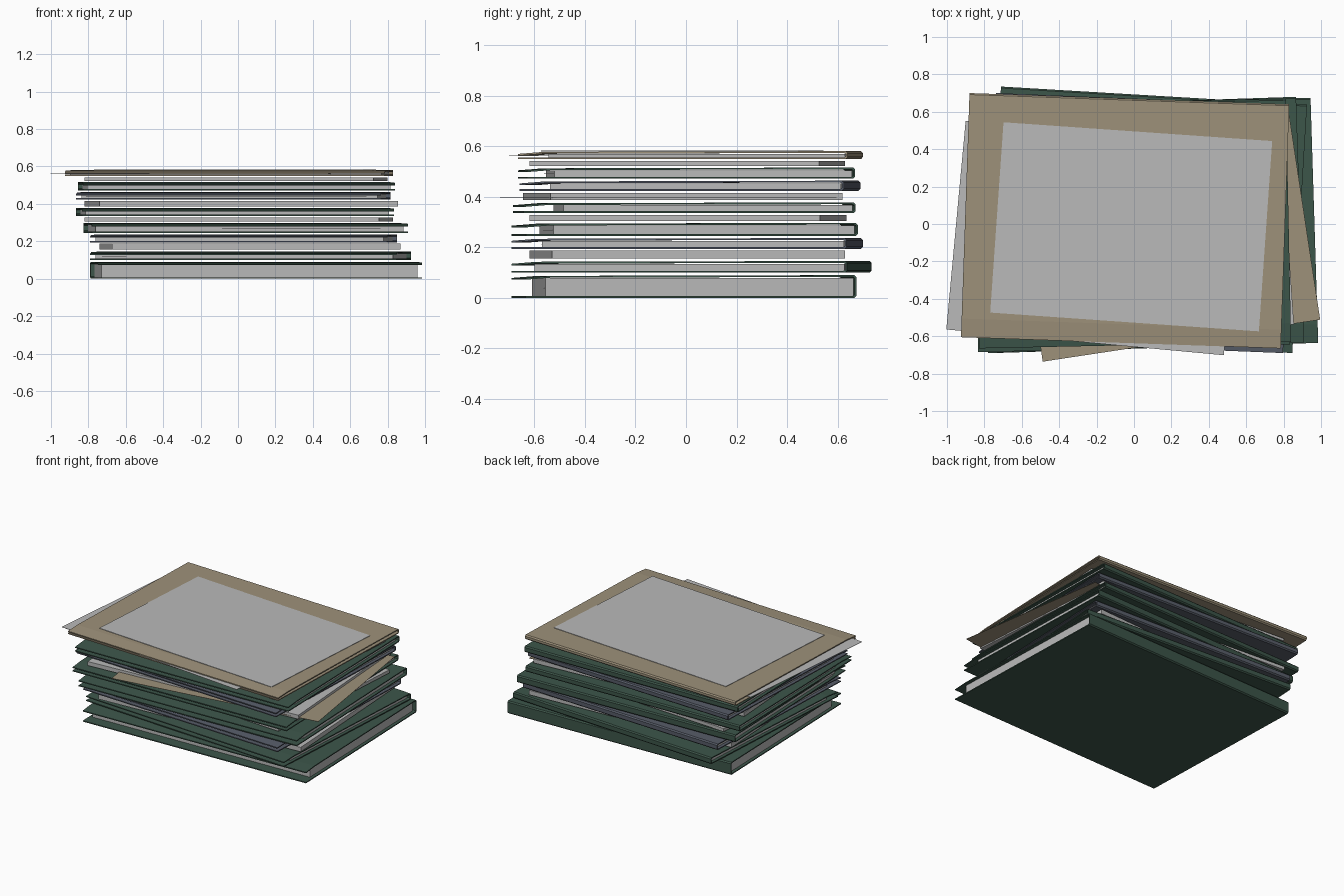
import bpy, bmesh, math
from mathutils import Matrix

if "Cube" in bpy.data.objects:
    bpy.data.objects.remove(bpy.data.objects["Cube"])


def material(name, rgb):
    m = bpy.data.materials.new(name)
    m.diffuse_color = (*rgb, 1)
    m.use_nodes = True
    m.node_tree.nodes["Principled BSDF"].inputs["Base Color"].default_value = m.diffuse_color
    return m


GREEN = material("dark_green_card", (0.046, 0.092, 0.068))
SLATE = material("slate_card", (0.095, 0.108, 0.140))
TAN = material("tan_card", (0.34, 0.285, 0.195))
PAPER = material("grey_paper", (0.49, 0.49, 0.49))


def extrude_profile(name, pts, width, mat, loc, deg):
    """Closed (y, z) profile swept along x, then turned about z."""
    bm = bmesh.new()
    ends = [[bm.verts.new((x, y, z)) for y, z in pts] for x in (-width / 2, width / 2)]
    n = len(pts)
    bm.faces.new(ends[0])
    bm.faces.new(ends[1][::-1])
    for i in range(n):
        j = (i + 1) % n
        bm.faces.new((ends[0][i], ends[1][i], ends[1][j], ends[0][j]))
    bmesh.ops.recalc_face_normals(bm, faces=bm.faces[:])
    me = bpy.data.meshes.new(name)
    bm.to_mesh(me)
    bm.free()
    me.materials.append(mat)
    ob = bpy.data.objects.new(name, me)
    ob.matrix_world = Matrix.Translation(loc) @ Matrix.Rotation(math.radians(deg), 4, 'Z')
    bpy.context.collection.objects.link(ob)
    return ob


def slab(name, w, y0, y1, h, mat, loc, deg):
    return extrude_profile(name, [(y0, 0), (y1, 0), (y1, h), (y0, h)], w, mat, loc, deg)


def footprint(x0, x1, y0, y1, deg):
    """Centre and side lengths of a turned rectangle from its extents."""
    c, s = math.cos(math.radians(deg)), abs(math.sin(math.radians(deg)))
    ex, ey, k = x1 - x0, y1 - y0, c * c - s * s
    return (x0 + x1) / 2, (y0 + y1) / 2, (ex * c - ey * s) / k, (ey * c - ex * s) / k


def folder(i, mat, x0, x1, y0, y1, z0, z1, deg, lip, sheet_deg):
    cx, cy, w, d = footprint(x0, x1, y0, y1, deg)
    f, b, h, t, e = -d / 2, d / 2, z1 - z0, 0.007, 0.008
    # cover: two boards joined by a chamfered spine, upper board dips at the front
    pts = [(f, 0), (b - e, 0), (b, e), (b, h - e), (b - e, h), (f + 0.10, h - 0.003),
           (f, h - 0.011), (f, h - 0.011 - t), (f + 0.10, h - 0.003 - t),
           (b - e - t, h - t), (b - t, h - e - t / 2), (b - t, e + t / 2),
           (b - e - t, t), (f, t)]
    extrude_profile(f"folder_cover_{i}", pts, w, mat, (cx, cy, z0), deg)
    # filed pages
    slab(f"folder_pages_{i}", w - 0.045, f + lip, b - 0.012, h - 2 * t - 0.004, PAPER,
         (cx, cy, z0 + t), deg)
    # one loose sheet slipping out of the folder
    slab(f"slipped_sheet_{i}", 1.5, -0.56, 0.5, 0.001, PAPER,
         (cx - 0.03, cy, z0 + h * 0.42), deg + sheet_deg)


# cover colour, x extents, y extents, z extents, turn, front lip, sheet turn
FOLDERS = [
    (GREEN, -0.790, 0.985, -0.69, 0.675, 0.000, 0.090, 1.8, 0.08, -1.5),
    (GREEN, -0.790, 0.925, -0.69, 0.735, 0.100, 0.146, -3.4, 0.09, 2.0),
    (SLATE, -0.790, 0.850, -0.69, 0.700, 0.194, 0.237, -2.3, 0.12, 1.0),
    (GREEN, -0.825, 0.910, -0.69, 0.680, 0.245, 0.297, 1.9, 0.11, -2.0),
    (GREEN, -0.865, 0.835, -0.685, 0.672, 0.336, 0.378, 1.4, 0.16, -3.0),
    (SLATE, -0.865, 0.815, -0.66, 0.690, 0.424, 0.464, -2.3, 0.12, 1.5),
    (GREEN, -0.855, 0.840, -0.665, 0.670, 0.472, 0.516, 1.2, 0.11, -1.5),
    (TAN, -0.925, 0.830, -0.665, 0.700, 0.549, 0.581, -2.0, 0.12, 0.5),
]
for n, args in enumerate(FOLDERS, 1):
    folder(n, *args)

# loose stacks of paper lying between the folders
STACKS = [
    (-0.74, 0.87, -0.62, 0.63, 0.155, 0.187, 3.3),
    (-0.82, 0.83, -0.62, 0.635, 0.305, 0.328, -3.8),
    (-0.82, 0.855, -0.645, 0.62, 0.387, 0.416, 3.9),
    (-0.82, 0.80, -0.62, 0.63, 0.523, 0.541, -3.8),
]
for n, (x0, x1, y0, y1, z0, z1, deg) in enumerate(STACKS, 1):
    cx, cy, w, d = footprint(x0, x1, y0, y1, deg)
    slab(f"paper_stack_{n}", w, -d / 2, d / 2, z1 - z0, PAPER, (cx, cy, z0), deg)

# stray single sheets
slab("tan_sheet", 1.50, -0.56, 0.56, 0.002, TAN, (0.17, -0.07, 0.396), 8.6)
slab("stray_sheet", 1.49, -0.56, 0.56, 0.002, PAPER, (-0.21, -0.075, 0.561), -5.3)
slab("binder_tan_sheet", 1.44, -0.5, 0.5, 0.001, TAN, (0.12, -0.06, 0.033), 3.5)

# sheet lying on top of the pile
slab("top_sheet", 1.44, -0.51, 0.51, 0.003, PAPER, (-0.015, -0.015, 0.5805), -4.0)
